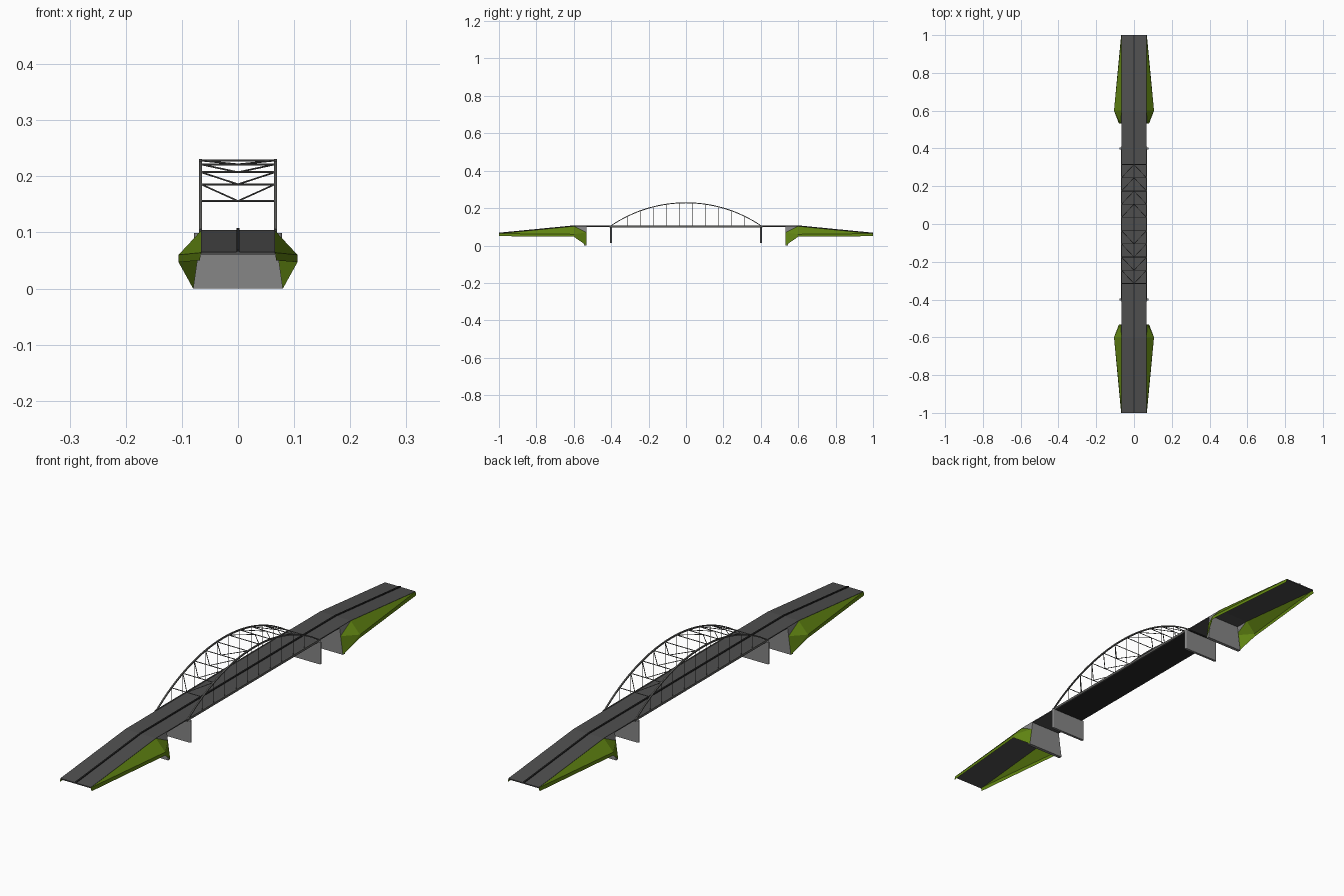
import bpy, bmesh, math
from mathutils import Vector

if "Cube" in bpy.data.objects:
    bpy.data.objects.remove(bpy.data.objects["Cube"])


def mat(name, rgb):
    m = bpy.data.materials.new(name)
    m.diffuse_color = (*rgb, 1)
    m.use_nodes = True
    m.node_tree.nodes["Principled BSDF"].inputs["Base Color"].default_value = m.diffuse_color
    return m


ASPHALT = mat("asphalt", (0.078, 0.078, 0.078))
DARK = mat("dark_trim", (0.02, 0.02, 0.02))
STEEL = mat("steel_grey", (0.115, 0.115, 0.11))
CONCRETE = mat("concrete", (0.24, 0.24, 0.24))
GRASS = mat("grass", (0.12, 0.235, 0.006))

W = 0.066     # half width of the road
TOP = 0.104   # road level on the bridge


def mesh_object(name, verts, faces, material):
    me = bpy.data.meshes.new(name)
    me.from_pydata(verts, [], faces)
    bm = bmesh.new()
    bm.from_mesh(me)
    bmesh.ops.recalc_face_normals(bm, faces=bm.faces)
    bm.to_mesh(me)
    bm.free()
    me.materials.append(material)
    ob = bpy.data.objects.new(name, me)
    bpy.context.collection.objects.link(ob)
    return ob


def box(name, x0, x1, y0, y1, z0, z1, material):
    v = [(x, y, z) for x in (x0, x1) for y in (y0, y1) for z in (z0, z1)]
    f = [(0, 1, 3, 2), (4, 6, 7, 5), (0, 4, 5, 1), (2, 3, 7, 6), (0, 2, 6, 4), (1, 5, 7, 3)]
    return mesh_object(name, v, f, material)


def strip(name, x0, x1, path, thick, material):
    # extrudes a (y, z) path across x, with a thickness downwards
    prof = path + [(y, z - thick) for y, z in reversed(path)]
    n, k = len(prof), len(path)
    v = [(x, y, z) for x in (x0, x1) for y, z in prof]
    f = [(i, (i + 1) % n, (i + 1) % n + n, i + n) for i in range(n)]
    for s in (0, n):
        f += [(s + i, s + i + 1, s + n - 2 - i, s + n - 1 - i) for i in range(k - 1)]
    return mesh_object(name, v, f, material)


def bars(name, lines, radius, material, sides=4):
    # polylines given round sections through a bevelled curve
    cu = bpy.data.curves.new(name, 'CURVE')
    cu.dimensions = '3D'
    cu.bevel_depth = radius
    cu.bevel_resolution = 0 if sides == 4 else 1
    cu.use_fill_caps = True
    for pts in lines:
        sp = cu.splines.new('POLY')
        sp.points.add(len(pts) - 1)
        for p, c in zip(sp.points, pts):
            p.co = (*c, 1)
    cu.materials.append(material)
    ob = bpy.data.objects.new(name, cu)
    bpy.context.collection.objects.link(ob)
    return ob


# road surface with ramps, and the low median rail
road = [(-1, 0.065), (-0.6, TOP), (0.6, TOP), (1, 0.065)]
strip("road", -W, W, road, 0.004, ASPHALT)
strip("median_rail", -0.003, 0.003, [(y, z + 0.0035) for y, z in road], 0.004, DARK)

# main span girder deck
box("span_deck", -W, W, -0.41, 0.41, 0.097, 0.1005, DARK)
for s in (-1, 1):
    box("edge_beam", s * W - 0.002, s * W + 0.002, -0.41, 0.41, 0.097, 0.106, STEEL)

# tied arch
H, BASE, PEAK = 0.41, 0.10, 0.229
SAG = PEAK - BASE
R = (H * H + SAG * SAG) / (2 * SAG)


def arch_z(y):
    return PEAK - R + math.sqrt(R * R - y * y)


N = 32
for s in (-1, 1):
    ys = [-H + 2 * H * i / N for i in range(N + 1)]
    strip("arch_rib", s * 0.067 - 0.0027, s * 0.067 + 0.0027,
          [(y, arch_z(y) + 0.002) for y in ys], 0.005, STEEL)

# hangers, cross struts and K bracing
stations = [0.035 + 0.07 * i for i in range(5)]
hangers, struts, braces = [], [], []
for e in (-1, 1):
    for i, y in enumerate(stations):
        z = arch_z(y)
        for s in (-1, 1):
            hangers.append([(s * W, e * y, 0.1), (s * W, e * y, z)])
            if i:
                yi = stations[i - 1]
                braces.append([(0, e * y, z), (s * W, e * yi, arch_z(yi))])
        struts.append([(-W, e * y, z), (W, e * y, z)])
bars("hangers", hangers, 0.0011, STEEL)
bars("cross_struts", struts, 0.0018, STEEL)
bars("diagonal_braces", braces, 0.0015, STEEL)

for e in (-1, 1):
    # thin wall pier with rounded ends
    n = 8
    plan = []
    for s in (1, -1):
        for i in range(n + 1):
            a = -math.pi / 2 + math.pi * i / n
            plan.append((s * (0.073 + 0.005 * math.cos(a)), e * 0.4 + s * 0.005 * math.sin(a)))
    m = len(plan)
    v = [(x, y, z) for z in (0.014, 0.099) for x, y in plan]
    f = [(i, (i + 1) % m, (i + 1) % m + m, i + m) for i in range(m)]
    f += [tuple(range(m)), tuple(range(m, 2 * m))]
    mesh_object("pier", v, f, CONCRETE)

    # abutment wall, tapering at the top to the road width
    ya, yb = e * 0.532, e * 0.545
    prof = [(-0.08, 0), (0.08, 0), (0.07, 0.07), (W, 0.1), (-W, 0.1), (-0.07, 0.07)]
    v = [(x, y, z) for y in (ya, yb) for x, z in prof]
    f = [(i, (i + 1) % 6, (i + 1) % 6 + 6, i + 6) for i in range(6)]
    f += [tuple(range(6)), tuple(range(6, 12))]
    mesh_object("abutment", v, f, CONCRETE)

    for s in (-1, 1):
        # concrete wing beside the road above the grass
        v = [(s * W, e * 0.6, 0.102), (s * W, e * 0.532, 0.102), (s * 0.07, e * 0.532, 0.07)]
        mesh_object("abutment_wing", v, [(0, 1, 2)], CONCRETE)

        # grass embankment: slope, low upright edge and front shoulder
        v = [(s * W, e * 1.0, 0.064), (s * W, e * 0.6, 0.103),
             (s * 0.106, e * 0.6, 0.06), (s * 0.106, e * 0.6, 0.047),
             (s * 0.068, e * 1.0, 0.05), (s * 0.07, e * 0.532, 0.07),
             (s * 0.08, e * 0.532, 0.0)]
        f = [(0, 1, 2), (0, 2, 3, 4), (1, 5, 2), (2, 5, 6), (2, 6, 3)]
        mesh_object("embankment", v, f, GRASS)
